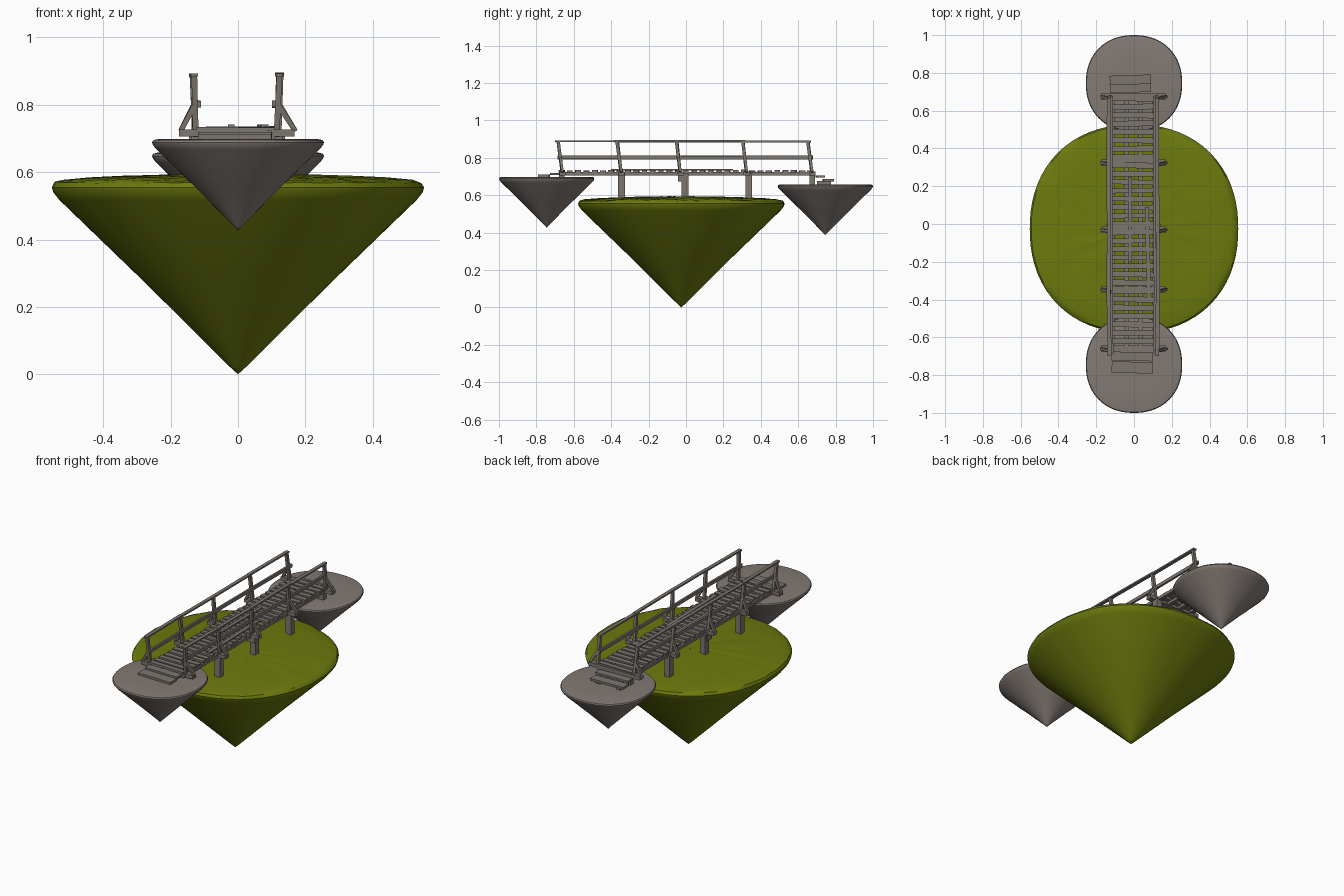
import bpy, bmesh, math, random
from mathutils import Vector

if "Cube" in bpy.data.objects:
    bpy.data.objects.remove(bpy.data.objects["Cube"])

random.seed(4)


def material(name, rgb):
    m = bpy.data.materials.new(name)
    m.diffuse_color = (*rgb, 1)
    m.use_nodes = True
    m.node_tree.nodes["Principled BSDF"].inputs["Base Color"].default_value = m.diffuse_color
    return m


GRASS = material("grass green", (0.15, 0.195, 0.004))
STONE = material("stone grey", (0.225, 0.195, 0.175))
WOOD = material("weathered wood", (0.205, 0.18, 0.16))


def finish(bm, name, mat, smooth=False):
    bmesh.ops.recalc_face_normals(bm, faces=bm.faces)
    me = bpy.data.meshes.new(name)
    bm.to_mesh(me)
    bm.free()
    me.materials.append(mat)
    ob = bpy.data.objects.new(name, me)
    bpy.context.collection.objects.link(ob)
    if smooth:
        bpy.context.view_layer.objects.active = ob
        ob.select_set(True)
        bpy.ops.object.shade_smooth_by_angle(angle=math.radians(40))
        ob.select_set(False)
    return ob


def island(name, mat, y, radius, profile, bump=0.0, n=72, power=2.2):
    """Slightly squarish turned cone, from the bottom tip to the top centre."""
    bm = bmesh.new()
    rings = []
    for i, (r, z) in enumerate(profile[1:-1]):
        ring = []
        for k in range(n):
            a = math.tau * k / n
            c, s = math.cos(a), math.sin(a)
            f = radius * r / (abs(c) ** power + abs(s) ** power) ** (1 / power)
            dz = random.uniform(-bump, bump) if i > 4 else 0
            ring.append(bm.verts.new((f * c, y + f * s, z + dz)))
        rings.append(ring)
    tip = bm.verts.new((0, y, profile[0][1]))
    top = bm.verts.new((0, y, profile[-1][1]))
    for k in range(n):
        j = (k + 1) % n
        bm.faces.new((tip, rings[0][j], rings[0][k]))
        bm.faces.new((top, rings[-1][k], rings[-1][j]))
        for a, b in zip(rings, rings[1:]):
            bm.faces.new((a[k], a[j], b[j], b[k]))
    return finish(bm, name, mat, True)


def add_beam(bm, a, b, w, h):
    """Square beam from a to b; w is the sideways width, h the other one."""
    a, b = Vector(a), Vector(b)
    d = (b - a).normalized()
    ref = Vector((0, 1, 0)) if abs(d.z) > 0.7 else Vector((0, 0, 1))
    u = d.cross(ref).normalized()
    v = u.cross(d)
    ends = []
    for p in (a, b):
        ends.append([bm.verts.new(p + u * w / 2 * i + v * h / 2 * j)
                     for i, j in ((-1, -1), (1, -1), (1, 1), (-1, 1))])
    bm.faces.new(ends[0])
    bm.faces.new(ends[1][::-1])
    for k in range(4):
        j = (k + 1) % 4
        bm.faces.new((ends[0][k], ends[1][k], ends[1][j], ends[0][j]))


def beams(name, items):
    bm = bmesh.new()
    for item in items:
        add_beam(bm, *item)
    return finish(bm, name, WOOD)


def jit(a):
    return random.uniform(-a, a)


# Floating islands
island("grass_island", GRASS, -0.025, 0.552,
       [(0, 0), (0.04, 0.02), (0.5, 0.272), (0.96, 0.517), (0.993, 0.54), (1, 0.555),
        (0.985, 0.569), (0.94, 0.576), (0.8, 0.582), (0.6, 0.587), (0.4, 0.59),
        (0.2, 0.592), (0, 0.592)], 0.003)
for name, y, z in (("front_stone_island", -0.745, 0.698), ("back_stone_island", 0.745, 0.658)):
    island(name, STONE, y, 0.255,
           [(0, z - 0.272), (0.04, z - 0.26), (0.5, z - 0.142), (0.95, z - 0.03),
            (0.99, z - 0.018), (1, z - 0.01), (0.985, z - 0.003), (0.93, z), (0.5, z), (0, z)])

# Deck planks, loosely laid
planks = []
count = 31
for i in range(count):
    y = -0.665 + 1.33 * i / (count - 1)
    cx, t = jit(0.005), jit(0.003)
    z = 0.727 + jit(0.002)
    width = 0.03 if abs(y) > 0.25 else 0.026
    planks.append(((cx - 0.118, y - t, z), (cx + 0.115, y + t, z + jit(0.002)), width, 0.011))
beams("deck_planks", planks)

# Long bearers under the planks
beams("deck_bearers", [((x, -0.68, 0.714), (x, 0.68, 0.714), 0.022, 0.018)
                       for x in (-0.115, -0.04, 0.035, 0.11)])

# Loose boards on the worn middle of the deck
beams("loose_boards", [((0.08, -0.4, 0.737), (0.068, 0.09, 0.737), 0.022, 0.008),
                       ((-0.02, -0.2, 0.737), (-0.02, 0.25, 0.737), 0.02, 0.008)])

# Cross beams, legs and railing parts at each bay
bays = (-0.66, -0.345, -0.03, 0.325, 0.675)
beams("cross_beams", [((-0.175, y, 0.716), (0.168, y, 0.716), 0.034, 0.022) for y in bays])
beams("support_legs", [((x, y, 0.575), (x, y, 0.715), 0.036, 0.036)
                       for y in (-0.345, -0.005, 0.335) for x in (-0.12, 0.115)])
beams("leg_caps", [((x, -0.02, 0.672), (x, -0.02, 0.705), 0.05, 0.045) for x in (-0.12, 0.115)])
beams("end_blocks", [((-0.11, -0.665, 0.697), (0.11, -0.665, 0.697), 0.03, 0.03),
                     ((-0.11, 0.675, 0.682), (0.11, 0.675, 0.682), 0.03, 0.055)])

for side, name in ((-1, "left"), (1, "right")):
    posts, braces, tops, feet = [], [], [], []
    for y in bays:
        foot = Vector((side * 0.122 - 0.004 + jit(0.004), y, 0.705))
        head = Vector((side * 0.127 - 0.004 + jit(0.006), y - 0.02 + jit(0.006), 0.888))
        posts.append((foot, head, 0.017, 0.017))
        braces.append(((side * 0.17, y, 0.722), foot.lerp(head, 0.52), 0.015, 0.014))
        tops.append(head)
        feet.append(foot)
    beams(name + "_railing_posts", posts)
    beams(name + "_railing_braces", braces)
    rails = []
    for k in range(4):
        # Each rail overshoots its posts a little
        for f, w, h, off in ((1.0, 0.021, 0.009, 0), (0.52, 0.012, 0.02, -0.012)):
            a, b = feet[k].lerp(tops[k], f), feet[k + 1].lerp(tops[k + 1], f)
            d = (b - a).normalized() * 0.015
            o = Vector((side * off, 0, jit(0.003)))
            rails.append((a - d + o, b + d + o, w, h))
    beams(name + "_rails", rails)

# Landing steps at both ends
beams("front_steps", [((-0.118, -0.698, 0.713), (0.1, -0.703, 0.713), 0.048, 0.012),
                      ((-0.118, -0.757, 0.704), (0.1, -0.762, 0.704), 0.06, 0.014)])
beams("back_steps", [((-0.128, 0.715, 0.7), (0.09, 0.722, 0.7), 0.045, 0.012),
                     ((-0.128, 0.757, 0.68), (0.09, 0.764, 0.68), 0.055, 0.013)])
beams("back_step_blocks", [((x, 0.7, 0.666), (x, 0.775, 0.666), 0.03, 0.02) for x in (-0.09, 0.05)])
